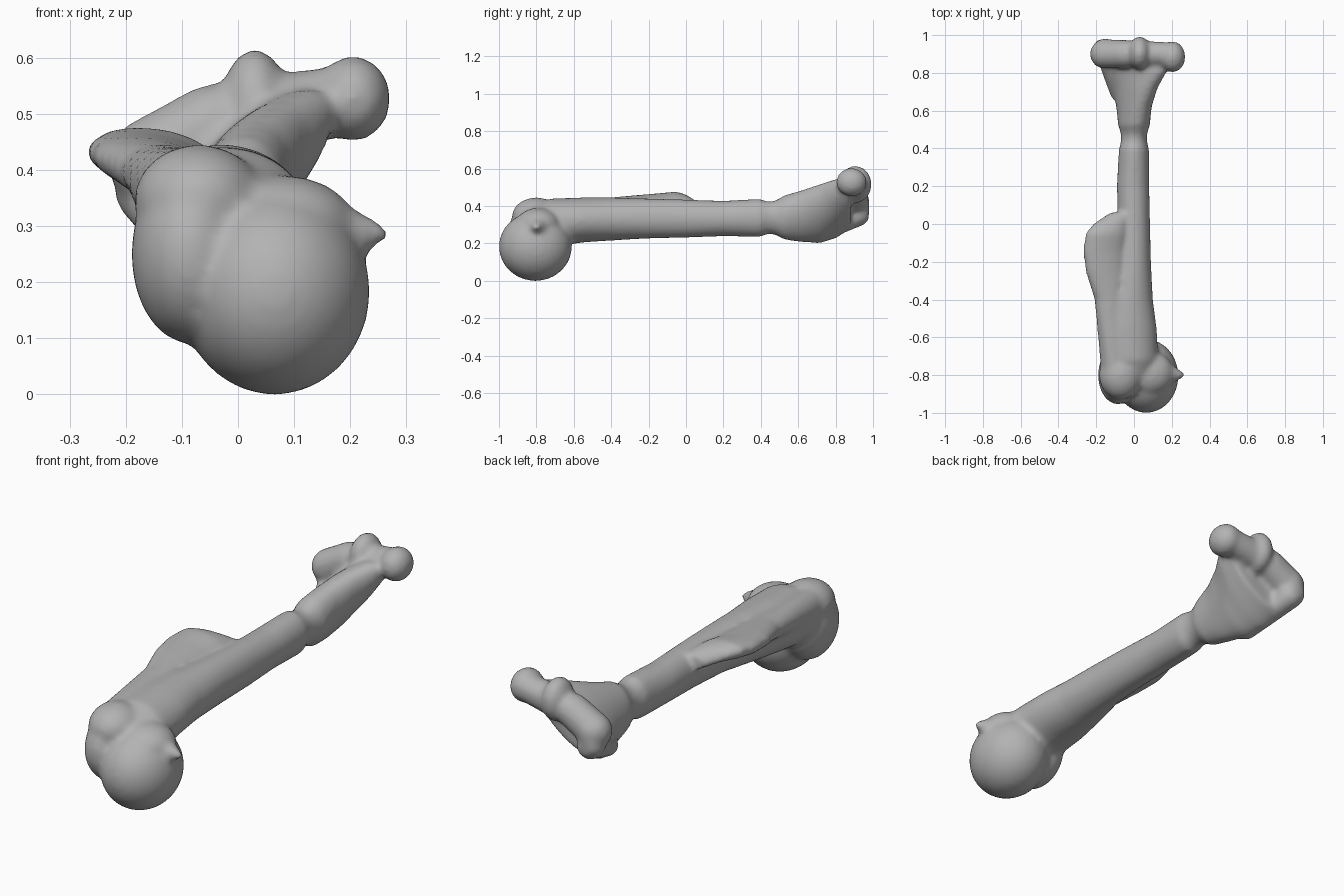
import bpy, bmesh, math
from mathutils import Vector, Matrix

cube = bpy.data.objects.get("Cube")
if cube:
    bpy.data.objects.remove(cube)

bm = bmesh.new()


def loft(sections, sides=32):
    """Closed tube along y: (y, centre x, centre z, half width, half height, tilt)."""
    rings = []
    for y, cx, cz, rx, rz, tilt in sections:
        t = math.radians(tilt)
        ring = []
        for i in range(sides):
            a = 2 * math.pi * i / sides
            u, v = rx * math.cos(a), rz * math.sin(a)
            ring.append(bm.verts.new((cx + u * math.cos(t) - v * math.sin(t), y,
                                      cz + u * math.sin(t) + v * math.cos(t))))
        rings.append(ring)
    for a, b in zip(rings, rings[1:]):
        for i in range(sides):
            j = (i + 1) % sides
            bm.faces.new((a[i], b[i], b[j], a[j]))
    bm.faces.new(rings[0])
    bm.faces.new(rings[-1][::-1])


def ball(centre, radii):
    m = Matrix.Translation(centre) @ Matrix.Diagonal((*radii, 1))
    bmesh.ops.create_icosphere(bm, subdivisions=4, radius=1, matrix=m)


def taper(start, end, r0, r1, steps=8):
    """Rounded, tapering rod made of overlapping balls."""
    for i in range(steps + 1):
        f = i / steps
        r = r0 + (r1 - r0) * f
        ball(Vector(start).lerp(Vector(end), f), (r, r, r))


# Shaft, widening at both ends and twisting towards the elbow end
loft([(-.86, -.03, .27, .13, .12, 0), (-.72, -.025, .31, .155, .13, 0),
      (-.55, -.03, .325, .15, .12, 0), (-.4, -.025, .33, .125, .115, 0),
      (-.2, -.005, .333, .095, .107, 0), (0, 0, .332, .085, .102, 0),
      (.2, -.005, .333, .086, .095, 0), (.4, 0, .336, .08, .102, 0),
      (.52, 0, .338, .118, .083, 80), (.62, 0, .345, .145, .085, 70),
      (.72, .005, .36, .178, .088, 58), (.8, .015, .385, .205, .085, 46),
      (.88, .01, .41, .19, .075, 38)])

# Crest on the upper right edge of the shaft
loft([(-.82, -.1, .35, .07, .08, -10), (-.6, -.12, .37, .07, .07, -10),
      (-.4, -.125, .39, .085, .055, -8), (-.25, -.15, .41, .108, .047, -8),
      (-.14, -.16, .42, .112, .046, -8), (-.05, -.15, .43, .108, .045, -8),
      (.0, -.13, .425, .09, .035, -5), (.06, -.07, .39, .06, .035, 0)])

# Rounded head and the knobs beside it
ball((.065, -.805, .183), (.17, .195, .184))
ball((-.085, -.8, .25), (.105, .155, .16))
ball((-.07, -.8, .345), (.115, .13, .1))
ball((.08, -.79, .3), (.13, .12, .09))
taper((.12, -.79, .28), (.262, -.8, .288), .085, .012)
taper((.08, -.72, .17), (.1, -.665, .105), .06, .025)

# Elbow joint: broad spool, middle ridge, inner knob and lower corner
taper((-.155, .9, .415), (-.045, .9, .478), .078, .075)
taper((-.15, .92, .42), (-.165, .925, .36), .062, .055)
ball((.03, .905, .515), (.06, .088, .1))
taper((.05, .9, .5), (.2, .9, .525), .07, .062)
ball((.205, .885, .527), (.067, .082, .076))

# Lower flare reaching back to the outer corner
taper((-.08, .7, .25), (-.15, .92, .35), .05, .06)

bmesh.ops.recalc_face_normals(bm, faces=bm.faces)
mesh = bpy.data.meshes.new("bone")
bm.to_mesh(mesh)
bm.free()
bone = bpy.data.objects.new("bone", mesh)
bpy.context.scene.collection.objects.link(bone)

# Fuse all parts into one smooth surface
fuse = bone.modifiers.new("Fuse", 'REMESH')
fuse.mode = 'VOXEL'
fuse.voxel_size = .012
fuse.use_smooth_shade = True
soften = bone.modifiers.new("Soften", 'SMOOTH')
soften.factor = .5
soften.iterations = 10

# Single grey material
grey = bpy.data.materials.new("bone grey")
grey.use_nodes = True
colour = (.45, .45, .45, 1)
grey.diffuse_color = colour
grey.node_tree.nodes["Principled BSDF"].inputs["Base Color"].default_value = colour
mesh.materials.append(grey)
